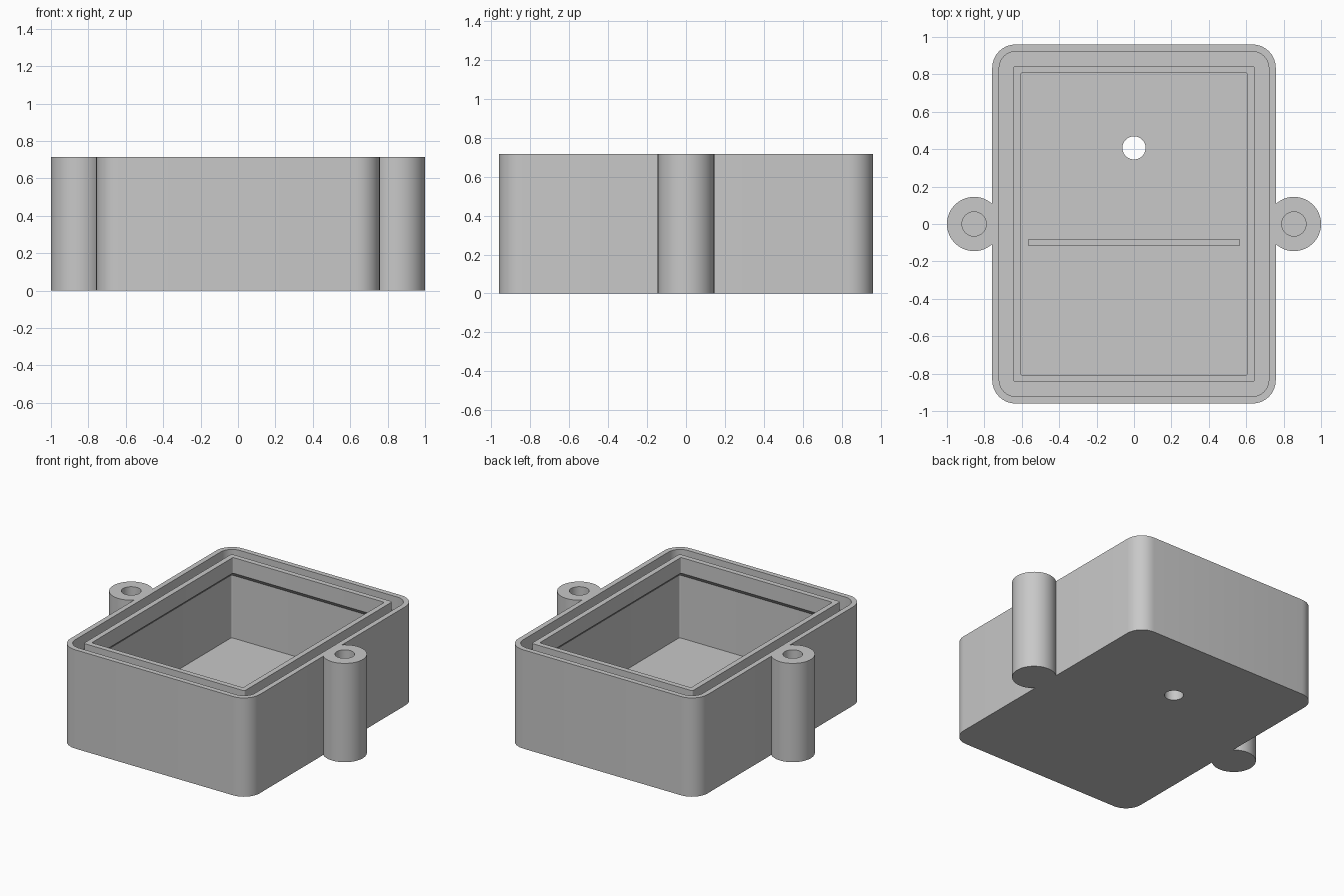
import bpy, bmesh
from math import sin, cos, pi

cube = bpy.data.objects.get("Cube")
if cube:
    bpy.data.objects.remove(cube, do_unlink=True)

HEIGHT = 0.715
FLOOR = 0.11

grey = bpy.data.materials.new("plain_grey")
grey.use_nodes = True
colour = (0.58, 0.58, 0.58, 1)
grey.diffuse_color = colour
grey.node_tree.nodes["Principled BSDF"].inputs["Base Color"].default_value = colour


def finish(name, bm):
    bmesh.ops.recalc_face_normals(bm, faces=bm.faces[:])
    mesh = bpy.data.meshes.new(name)
    bm.to_mesh(mesh)
    bm.free()
    mesh.materials.append(grey)
    obj = bpy.data.objects.new(name, mesh)
    bpy.context.collection.objects.link(obj)
    return obj


def smooth(obj):
    bpy.ops.object.select_all(action='DESELECT')
    obj.select_set(True)
    bpy.context.view_layer.objects.active = obj
    bpy.ops.object.shade_smooth_by_angle(angle=pi / 6)


def loft(bm, rings):
    """Join rings of equal point count and cap both ends."""
    loops = [[bm.verts.new(p) for p in ring] for ring in rings]
    for a, b in zip(loops, loops[1:]):
        n = len(a)
        for i in range(n):
            j = (i + 1) % n
            bm.faces.new((a[i], a[j], b[j], b[i]))
    bm.faces.new(loops[0])
    bm.faces.new(loops[-1])


def rounded_rect(inset, radius, z, steps=8):
    hx, hy = 0.758 - inset - radius, 0.96 - inset - radius
    ring = []
    for k, (sx, sy) in enumerate(((1, 1), (-1, 1), (-1, -1), (1, -1))):
        for i in range(steps + 1):
            a = (k + i / steps) * pi / 2
            ring.append((sx * hx + radius * cos(a), sy * hy + radius * sin(a), z))
    return ring


def circle(x, y, r, z, n=48):
    return [(x + r * cos(2 * pi * i / n), y + r * sin(2 * pi * i / n), z) for i in range(n)]


# Box shell: outer wall, rim, seal channel, inner lip on a sloped underside, cavity
shell_profile = [
    (0, 0.125, 0), (0, 0.125, HEIGHT),
    (0.037, 0.09, HEIGHT), (0.037, 0.09, 0.61),
    (0.114, 0.012, 0.61), (0.114, 0.012, HEIGHT),
    (0.152, 0.01, HEIGHT), (0.152, 0.01, 0.602),
    (0.114, 0.012, 0.564), (0.114, 0.012, FLOOR),
]
bm = bmesh.new()
loft(bm, [rounded_rect(*p) for p in shell_profile])
box = finish("box_shell", bm)

# Round hole through the floor
bm = bmesh.new()
loft(bm, [circle(0, 0.407, 0.062, z) for z in (-0.1, 0.3)])
cutter = finish("floor_hole_cutter", bm)
cutter.hide_render = True
cut = box.modifiers.new("floor_hole", 'BOOLEAN')
cut.object = cutter
cut.operation = 'DIFFERENCE'
cut.solver = 'EXACT'
bpy.context.view_layer.objects.active = box
bpy.ops.object.modifier_apply(modifier=cut.name)
bpy.data.objects.remove(cutter, do_unlink=True)
smooth(box)

# Screw posts with blind holes, trimmed inside the side walls
for side, label in ((1, "left"), (-1, "right")):
    bm = bmesh.new()
    loft(bm, [circle(side * 0.855, 0, r, z) for r, z in
              ((0.145, 0), (0.145, HEIGHT), (0.065, HEIGHT), (0.065, 0.2))])
    for v in bm.verts:
        v.co.x = side * max(abs(v.co.x), 0.735)
    smooth(finish("screw_post_" + label, bm))

# Low rib across the floor
bm = bmesh.new()
bmesh.ops.create_cube(bm, size=1)
for v in bm.verts:
    v.co.x *= 1.13
    v.co.y = v.co.y * 0.037 - 0.098
    v.co.z = FLOOR - 0.01 if v.co.z < 0 else FLOOR + 0.06
finish("floor_rib", bm)
